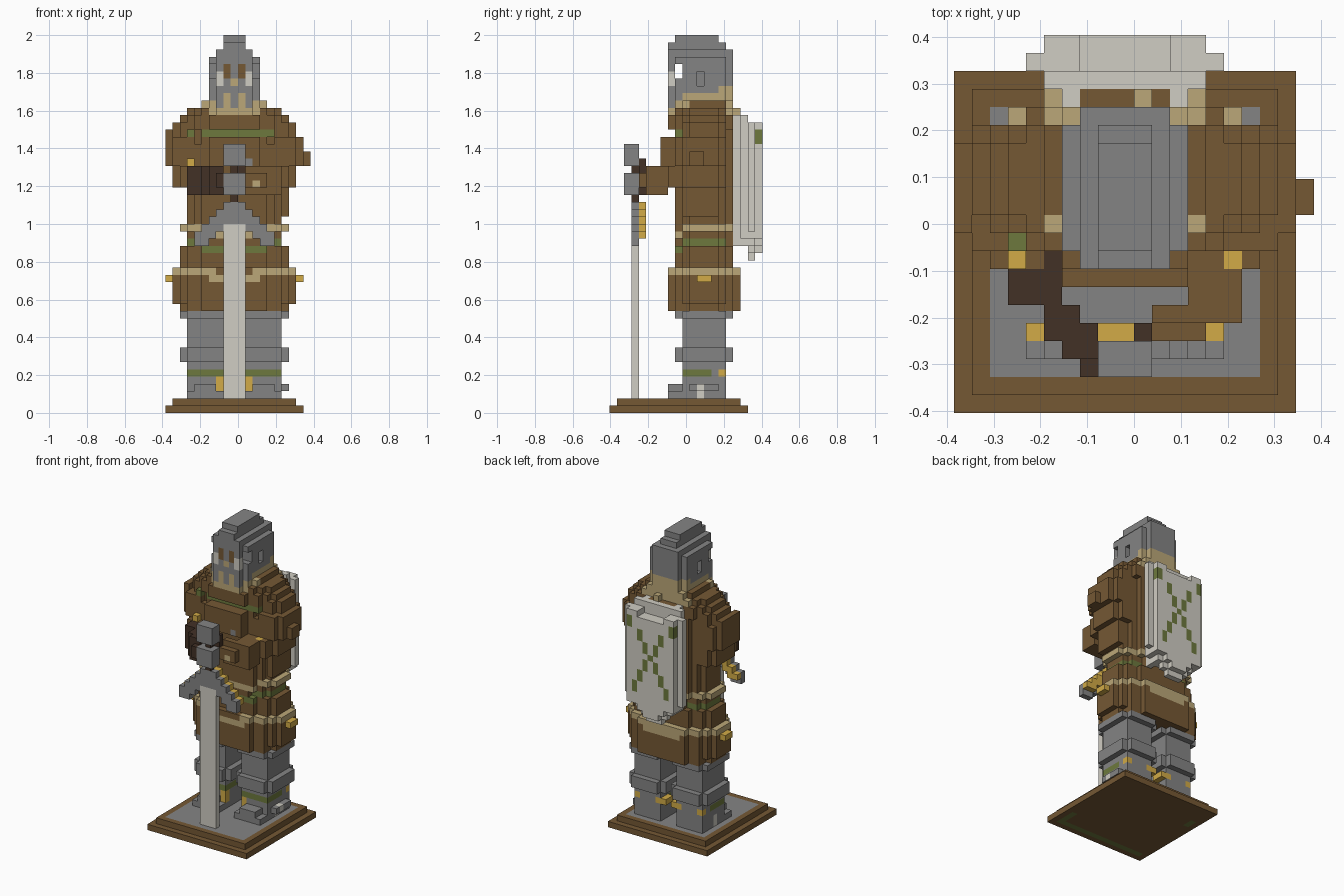
import bpy
import bmesh
from mathutils import Vector

if "Cube" in bpy.data.objects:
    bpy.data.objects.remove(bpy.data.objects["Cube"])

UNIT = 1 / 26
COLOURS = {
    "brown_cloth": "755834", "grey_steel": "848484", "pale_silver": "d0cdc3",
    "beige_leather": "bba778", "gold": "d2ab47", "green_trim": "6d793d",
    "dark_leather": "423126",
}
BROWN, GREY, PALE, BEIGE, GOLD, GREEN, DARK = range(len(COLOURS))
cells = {}  # grid position -> (part, colour)


def linear(code):
    values = [int(code[i:i + 2], 16) / 255 for i in (0, 2, 4)]
    return [c / 12.92 if c < 0.04 else ((c + 0.055) / 1.055) ** 2.4 for c in values] + [1]


def make_material(name, code):
    material = bpy.data.materials.new(name)
    material.use_nodes = True
    material.diffuse_color = linear(code)
    shader = material.node_tree.nodes["Principled BSDF"]
    shader.inputs["Base Color"].default_value = linear(code)
    return material


def span(value):
    return range(value[0], value[1] + 1) if isinstance(value, tuple) else (value,)


def box(part, colour, us, ws, zs, mirror=False):
    """Fill a block of cells; colour None carves it away."""
    for u in span(us):
        for w in span(ws):
            for z in span(zs):
                for side in ((1, -1) if mirror else (1,)):
                    if colour is None:
                        cells.pop((side * u, w, z), None)
                    else:
                        cells[side * u, w, z] = (part, colour)


def drum(part, colour, reach, ws, zs, centre=0, mirror=False, power=2.5):
    """Stack of rounded layers around a centre column."""
    middle, depth = (ws[0] + ws[1]) / 2, (ws[1] - ws[0]) / 2 + 0.5
    for u in range(-reach, reach + 1):
        for w in span(ws):
            if abs(u / (reach + 0.5)) ** power + abs((w - middle) / depth) ** power <= 1:
                box(part, colour, centre + u, w, zs, mirror)


def paint(colour, us, ws, zs, mirror=False):
    """Recolour existing cells only."""
    for u in span(us):
        for w in span(ws):
            for z in span(zs):
                for key in ((u, w, z), (-u, w, z) if mirror else (u, w, z)):
                    if key in cells:
                        cells[key] = (cells[key][0], colour)


# Stepped plinth with stone floor and trimmed underside
box("plinth", BROWN, (-9, 9), (0, 18), 0)
box("plinth", BROWN, (-8, 8), (1, 17), 1)
paint(GREY, (-7, 7), (2, 16), 1)
paint(GREEN, (-8, 7), 1, 0)
paint(GREEN, 8, (1, 4), 0)
paint(GREEN, -8, (13, 14), 0)

# Armoured legs and feet
box("legs", GREY, (2, 6), (10, 15), (2, 13), True)
box("legs", GREY, (2, 6), (8, 9), 2, True)
box("legs", GREY, (3, 5), (8, 9), 3, True)
box("legs", GREY, 7, (11, 14), 3)
for low, high in ((7, 8), (13, 13)):
    drum("legs", GREY, 3, (9, 16), (low, high), 4, True, 4)
paint(PALE, 6, 12, (2, 3), True)
paint(PALE, 7, 12, 3)
paint(GREEN, (2, 6), (10, 13), 5, True)
paint(GOLD, 6, 15, 5, True)
paint(GOLD, 2, 10, (3, 4), True)
box("legs", GOLD, (1, 2), (14, 15), 5, True)

# Skirt and waist
drum("skirt", BROWN, 7, (8, 17), 14)
drum("skirt", BROWN, 8, (8, 17), (15, 18))
drum("skirt", BEIGE, 8, (8, 17), 19)
paint(BEIGE, (-3, 3), (8, 9), 18)
paint(BROWN, (-2, 2), (8, 9), 19)
paint(BEIGE, (-3, 3), (16, 17), 18)
box("skirt", GOLD, 9, (12, 13), 18, True)
drum("waist", BROWN, 7, (9, 16), (20, 22))
drum("waist", BROWN, 6, (9, 16), (23, 24))
drum("waist", BEIGE, 7, (9, 16), 25)
paint(GREEN, (-4, 4), 9, 22)
paint(GREEN, (-6, 6), (10, 15), 23)
paint(BROWN, (-4, 4), 9, 25)
box("waist", BEIGE, (-4, 4), 9, 24)

# Tunic with a chest band under the shoulder yoke
drum("tunic", BROWN, 6, (9, 16), (26, 38), power=3)
box("tunic", BROWN, 7, (10, 14), (27, 30))
drum("tunic", BROWN, 7, (8, 17), (39, 40), power=2.2)
drum("tunic", BROWN, 6, (9, 16), 41)
drum("tunic", BROWN, 4, (10, 16), 42)
box("tunic", BROWN, (-3, 3), (7, 8), (34, 37))
box("tunic", GREY, 2, 7, 34)

# Sleeves and elbows
drum("sleeves", BROWN, 2, (9, 15), (31, 33), 6, True)
drum("sleeves", BROWN, 2, (9, 15), (34, 37), 7, True)
drum("sleeves", BROWN, 2, (10, 15), (38, 39), 6, True)
box("sleeves", BROWN, (5, 6), 9, (33, 36), True)
box("sleeves", BROWN, -9, (10, 14), (34, 38))
box("sleeves", BROWN, 10, (11, 12), (34, 35))
box("tunic", GREEN, (-4, 5), 9, 38)
box("tunic", GREEN, -6, 9, 38)

# Forearms bending in steps towards the grip
box("left_forearm", BROWN, (4, 7), (8, 9), (31, 33))
box("left_forearm", BROWN, (4, 6), (6, 7), (30, 33))
box("left_forearm", BROWN, (2, 6), 5, (30, 33))
box("left_forearm", BROWN, (2, 4), 4, (31, 32))
box("left_forearm", BEIGE, 3, 4, 31)
box("left_forearm", GOLD, 6, 8, 33)
box("right_forearm", BROWN, (-7, -5), (8, 10), (31, 33))
box("right_glove", DARK, (-6, -4), (6, 7), (30, 33))
box("right_glove", DARK, -4, 8, (31, 33))
box("right_glove", DARK, (-4, -3), 5, (30, 33))
box("right_glove", DARK, (-4, -2), 4, (30, 33))
box("right_glove", DARK, (-3, -2), 3, (30, 33))
box("right_glove", DARK, -2, 2, (31, 32))
box("right_glove", DARK, 1, 4, (32, 34))
box("right_glove", GOLD, -6, 8, 34)

# Sword: blade, drooping guard, grip and pommel
box("blade", PALE, (-1, 1), 3, (2, 25))
box("grip", DARK, 0, 3, (29, 33))
box("gauntlet", GREY, (-1, 1), (2, 3), (30, 32))
box("pommel", GREY, (-1, 1), (2, 3), (34, 36))
for u in range(6):
    top = 28 - max(u - 1, 0)
    box("guard", GREY, u, 3, (top - 2 + (u > 4), top), True)
    box("guard", GOLD, u, 4, (max(top - 1, 24), top), True)

# Helmet with mail collar and open visor slot
box("collar", BEIGE, (-4, 4), (9, 16), 41)
box("collar", BEIGE, (-2, 2), 8, 41)
box("collar", BEIGE, (-3, 3), (9, 16), 42)
box("collar", BROWN, 4, (11, 15), 42, True)
box("collar", BROWN, 4, 9, 41, True)
box("collar", BEIGE, 4, 10, 42, True)
box("collar", BEIGE, 1, 17, 41)
box("helmet", GREY, (-3, 3), (9, 15), (43, 48))
box("helmet", GREY, (-2, 2), 16, (43, 48))
box("helmet", GREY, (-2, 2), 8, (42, 48))
box("helmet", GREY, (-2, 2), (8, 16), 49)
box("helmet", GREY, (-1, 1), (8, 15), 50)
box("helmet", GREY, (-1, 1), (9, 14), 51)
paint(BEIGE, (-3, 3), (10, 16), 43)
paint(BEIGE, (-3, 3), (15, 16), 44)
paint(BEIGE, 1, 8, (42, 43), True)
paint(BEIGE, 0, 8, 45)
paint(BROWN, 1, 8, (46, 47), True)
paint(PALE, 2, 8, (45, 46), True)
box("helmet", None, (-3, 3), 9, (46, 47))
box("helmet", None, 3, 12, (45, 46), True)

# Shield carried on the back with a green cross
for z in range(21, 41):
    half = min(4, z - 20)
    if z > 22:
        box("shield", PALE, (-half, half), 18, z)
        box("shield", PALE, 3, 17, z, True)
    if z < 40:
        box("shield", PALE, (-half - (z > 24), half + (z > 24)), 19, z)
    if 21 < z < 40:
        box("shield", PALE, (1 - half if z < 24 else -half, half - (z < 24)), 20, z)
    if 25 < z < 37:
        paint(GREEN, round(abs(z - 32) * 0.55), 20, z, True)
paint(GREEN, 4, 20, (37, 38), True)
box("shield", None, (-2, 2), (19, 20), 39)

# Turn the cells into one clean shell per part
materials = [make_material(name, code) for name, code in COLOURS.items()]
DIRECTIONS = [Vector(d) for d in ((1, 0, 0), (-1, 0, 0), (0, 1, 0),
                                  (0, -1, 0), (0, 0, 1), (0, 0, -1))]
for part in dict.fromkeys(owner for owner, _ in cells.values()):
    mesh = bpy.data.meshes.new(part)
    shell = bmesh.new()
    for key, (owner, colour) in cells.items():
        if owner != part:
            continue
        middle = Vector(key) + Vector((-0.5, -10, 0.5))
        for normal in DIRECTIONS:
            if tuple(int(c) for c in Vector(key) + normal) in cells:
                continue
            side = Vector((normal.y, normal.z, normal.x))
            across = normal.cross(side)
            corners = (-side - across, side - across, side + across, across - side)
            face = shell.faces.new([shell.verts.new((middle + (normal + c) / 2) * UNIT)
                                    for c in corners])
            face.material_index = colour
    bmesh.ops.remove_doubles(shell, verts=shell.verts, dist=UNIT / 100)
    shell.to_mesh(mesh)
    shell.free()
    for material in materials:
        mesh.materials.append(material)
    bpy.context.collection.objects.link(bpy.data.objects.new(part, mesh))
